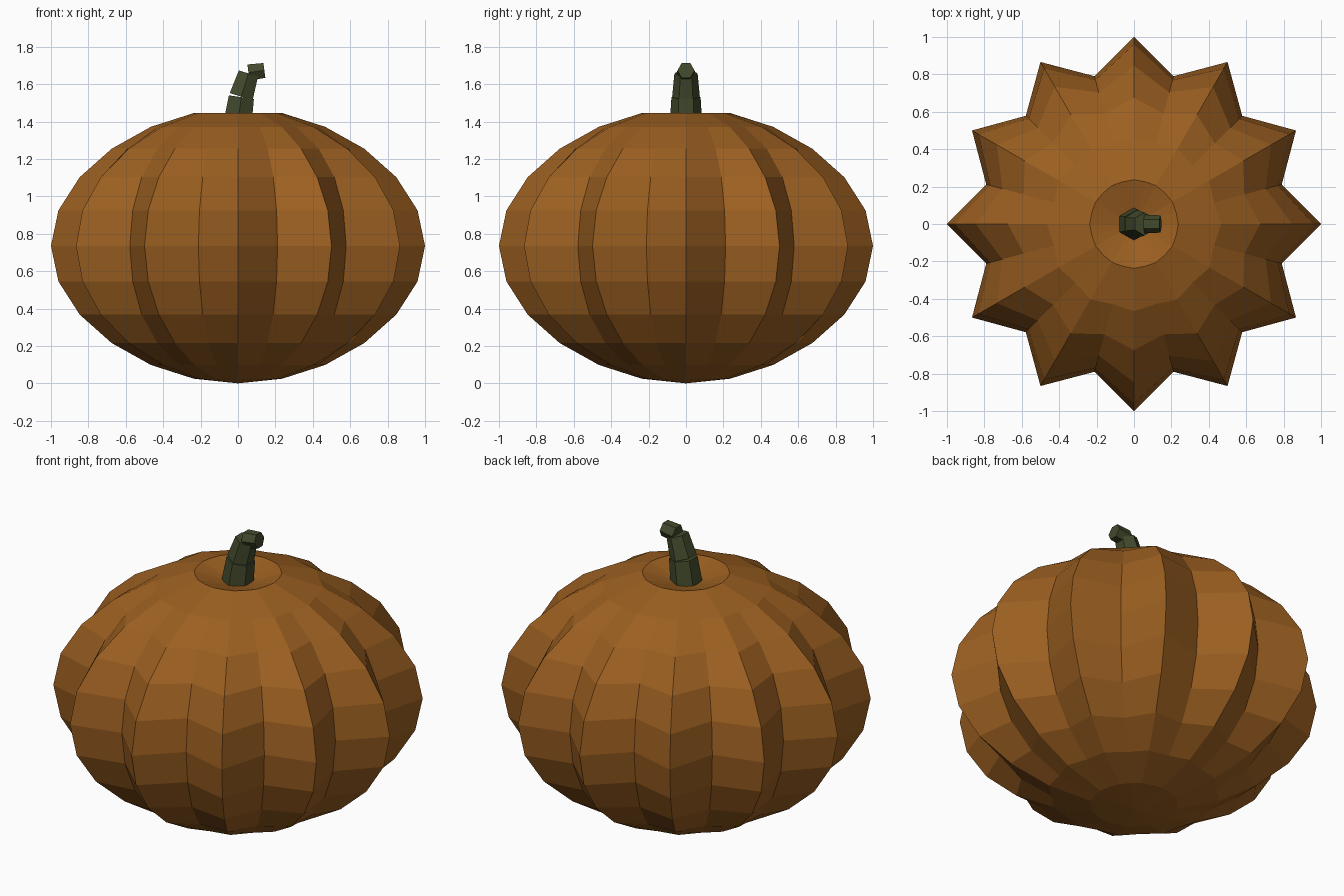
import bpy, bmesh
from math import sin, cos, atan2
from mathutils import Vector, Matrix

if "Cube" in bpy.data.objects:
    bpy.data.objects.remove(bpy.data.objects["Cube"])


def material(name, rgb):
    m = bpy.data.materials.new(name)
    m.diffuse_color = (*rgb, 1)
    m.use_nodes = True
    m.node_tree.nodes["Principled BSDF"].inputs["Base Color"].default_value = m.diffuse_color
    return m


def finish(bm, name, mat):
    bmesh.ops.recalc_face_normals(bm, faces=bm.faces)
    me = bpy.data.meshes.new(name)
    bm.to_mesh(me)
    bm.free()
    me.materials.append(mat)
    ob = bpy.data.objects.new(name, me)
    bpy.context.collection.objects.link(ob)
    return ob


orange = material("pumpkin_skin", (0.33, 0.115, 0.015))
green = material("stem_green", (0.055, 0.068, 0.025))

# Ribbed body: squashed sphere with twelve ridges and a dimple at the top
HALF = 0.735
bm = bmesh.new()
bmesh.ops.create_uvsphere(bm, u_segments=24, v_segments=12, radius=1)
for v in bm.verts:
    x, y, z = v.co
    s2 = x * x + y * y
    k = (1 + 0.1 * s2 * cos(12 * atan2(y, x))) / 1.1
    v.co = (x * k, y * k, HALF + HALF * z)
    if z > 0.999:
        v.co.z = 1.375
finish(bm, "pumpkin_body", orange)


# Stem: three hexagonal tapered pieces, each leaning further to +x
def stem_piece(name, start, end, r1, r2):
    a, b = Vector((start[0], 0, start[1])), Vector((end[0], 0, end[1]))
    d = b - a
    bm = bmesh.new()
    bmesh.ops.create_cone(bm, cap_ends=True, segments=6, radius1=r1, radius2=r2,
                          depth=d.length)
    # put two corners of the hexagon on the y axis
    for v in bm.verts:
        if abs(v.co.y) < 1e-4:
            bmesh.ops.rotate(bm, verts=bm.verts, matrix=Matrix.Rotation(0.5235988, 3, 'Z'))
            break
    tilt = Matrix.Rotation(atan2(d.x, d.z), 4, 'Y')
    bm.transform(Matrix.Translation((a + b) / 2) @ tilt)
    finish(bm, name, green)


stem_piece("stem_base", (-0.003, 1.385), (0.018, 1.53), 0.087, 0.078)
stem_piece("stem_middle", (0.017, 1.533), (0.056, 1.657), 0.074, 0.062)
stem_piece("stem_tip", (0.056, 1.662), (0.141, 1.673), 0.05, 0.046)
